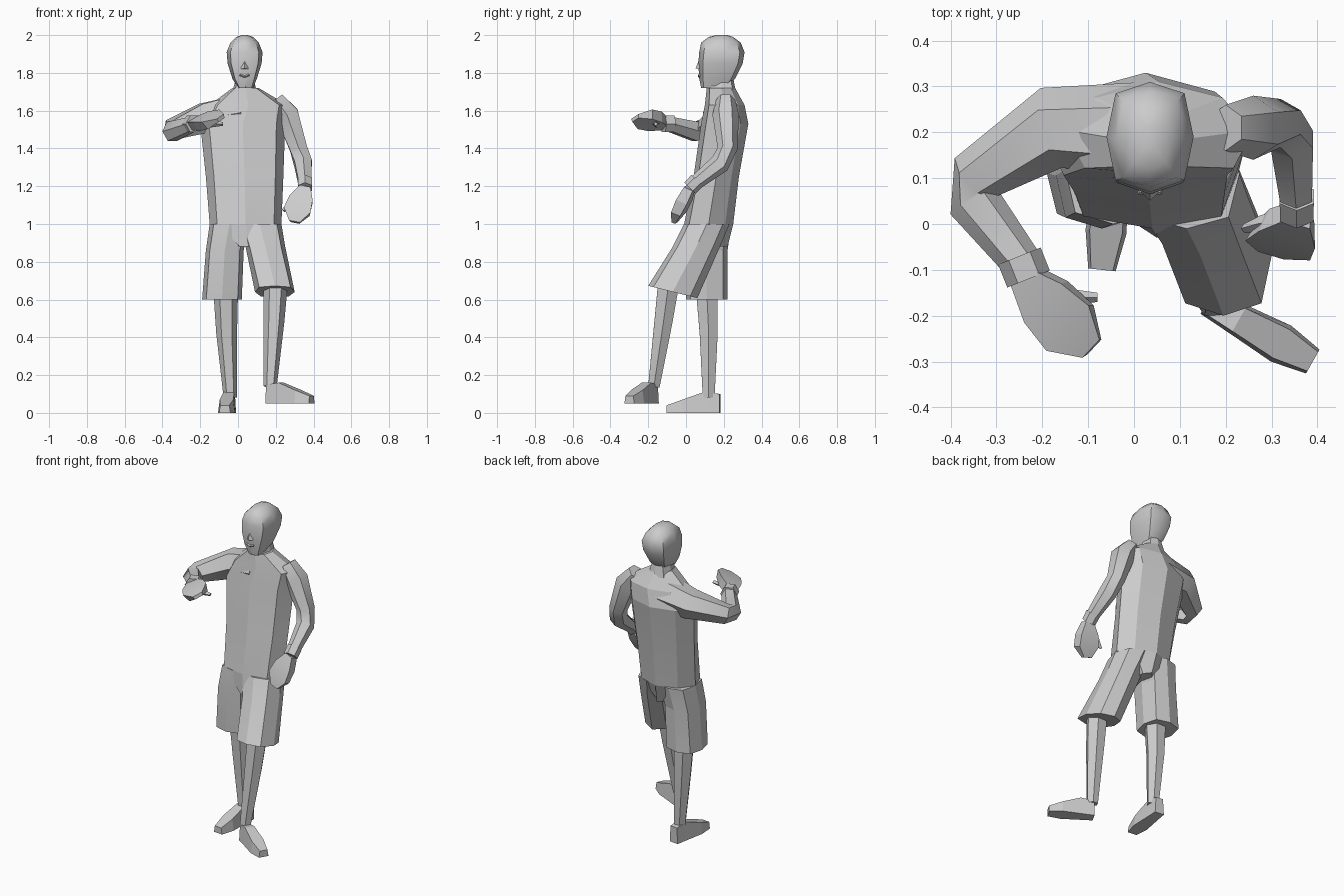
import bpy, bmesh, math
from mathutils import Vector

default_cube = bpy.data.objects.get("Cube")
if default_cube:
    bpy.data.objects.remove(default_cube)

GREY = (.6, .6, .6, 1)
material = bpy.data.materials.new("plain grey")
material.use_nodes = True
material.diffuse_color = GREY
shader = material.node_tree.nodes["Principled BSDF"]
shader.inputs["Base Color"].default_value = GREY


def loft(name, rings, smooth_angle):
    """Skin a list of point rings, cap both ends and shade the result."""
    bm = bmesh.new()
    loops = [[bm.verts.new(point) for point in ring] for ring in rings]
    for lower, upper in zip(loops, loops[1:]):
        for i in range(len(lower)):
            bm.faces.new((lower[i - 1], lower[i], upper[i], upper[i - 1]))
    bm.faces.new(loops[0])
    bm.faces.new(loops[-1])
    bmesh.ops.recalc_face_normals(bm, faces=bm.faces)
    mesh = bpy.data.meshes.new(name)
    bm.to_mesh(mesh)
    bm.free()
    mesh.materials.append(material)
    obj = bpy.data.objects.new(name, mesh)
    bpy.context.collection.objects.link(obj)
    bpy.ops.object.select_all(action="DESELECT")
    obj.select_set(True)
    bpy.context.view_layer.objects.active = obj
    bpy.ops.object.shade_smooth_by_angle(angle=math.radians(smooth_angle))


def body(name, sections, smooth_angle=10, slope=0, back_corner=1.12):
    """Stack eight-sided sections given as (z, left, right, front, back).
    The last section is tilted by the slope; a smaller back corner gives
    a back that falls away from the spine."""
    rings = []
    for z, left, right, front, back in sections:
        tilt = slope if z == sections[-1][0] else 0
        middle = Vector(((left + right) / 2, (front + back) / 2, z))
        ring = []
        for i in range(8):
            angle = i * math.pi / 4
            corner = back_corner if i < 4 else 1.12
            reach = corner if i % 2 else 1
            across = math.cos(angle) * reach * (right - left) / 2
            depth = math.sin(angle) * reach * (back - front) / 2
            ring.append(middle + Vector((across, depth, depth * tilt)))
        rings.append(ring)
    loft(name, rings, smooth_angle)


def limb(name, stations, sides=6, reference=(0, 1, 0)):
    """Tube through stations given as (x, y, z, radius)."""
    points = [Vector(station[:3]) for station in stations]
    rings = []
    for i, point in enumerate(points):
        before, after = points[max(i - 1, 0)], points[min(i + 1, len(points) - 1)]
        along = (after - before).normalized()
        side = along.cross(Vector(reference)).normalized()
        other = side.cross(along)
        turns = [math.tau * k / sides for k in range(sides)]
        rings.append([point + (side * math.cos(turn) + other * math.sin(turn))
                      * stations[i][3] for turn in turns])
    loft(name, rings, 35)


def slab(name, start, end, across, profile, base):
    """Tapered block; the profile lists (fraction, half width, height).
    The base is the underside as a multiple of the height."""
    start, along = Vector(start), Vector(end) - Vector(start)
    normal = Vector(across).cross(along).normalized()
    side = along.cross(normal).normalized()
    rings = []
    for fraction, width, height in profile:
        point = start + along * fraction
        low, high = normal * height * base, normal * height
        edge = side * width
        rings.append([point - edge + low, point + edge + low,
                      point + edge * .8 + high, point - edge * .8 + high])
    loft(name, rings, 10)


# Head, face and neck
body("head", [
    (1.72, 0, .08, .08, .22),
    (1.77, -.03, .1, .07, .26),
    (1.85, -.055, .125, .065, .3),
    (1.91, -.06, .13, .07, .31),
    (1.96, -.04, .11, .08, .29),
    (1.99, -.01, .08, .12, .25),
    (2, .02, .05, .16, .22)], smooth_angle=40)
limb("nose", [(.035, .08, 1.87, .01), (.035, .07, 1.82, .02)], sides=4)
limb("mouth", [(x, .07, z, .006) for x, z in
               ((.01, 1.79), (.035, 1.78), (.06, 1.79))], sides=4)
body("neck", [(1.67, -.04, .11, .11, .27), (1.77, -.01, .08, .12, .25)])

# Shirt, from hem to collar
body("shirt", [
    (.88, 0, .1, -.03, .22),
    (1, -.15, .23, -.01, .25),
    (1.25, -.17, .24, .04, .28),
    (1.53, -.2, .25, .08, .33),
    (1.63, -.15, .26, .1, .31),
    (1.72, -.03, .11, .11, .26)], back_corner=.95)

# Shorts, from waist to hem
body("shorts_right", [
    (1, -.15, .06, 0, .24),
    (.86, -.17, .03, -.01, .22),
    (.6, -.19, .02, 0, .22)])
body("shorts_left", [
    (1, 0, .23, -.01, .23),
    (.88, .04, .25, -.07, .18),
    (.64, .09, .3, -.2, .06)], slope=-.25, back_corner=1)

# Legs, from knee to ankle
limb("leg_right", [
    (-.065, .11, .64, .065), (-.06, .12, .42, .055), (-.04, .12, .08, .036)])
limb("leg_left", [
    (.2, -.09, .7, .065), (.19, -.12, .48, .055), (.17, -.17, .14, .035)])

# Feet
FOOT = [(0, .03, .1), (.3, .036, .11), (.7, .045, .07), (1, .03, .04)]
slab("foot_right", (-.04, .18, 0), (-.07, -.1, 0), (-1, 0, 0), FOOT, base=0)
slab("foot_left", (.16, -.17, .05), (.39, -.3, .05), (-.5, -1, 0), FOOT, base=0)

# Arms with sleeves and cuffs
UP, OUT = (0, 0, 1), (1, 0, 0)
limb("sleeve_right", [
    (.02, .2, 1.59, .11), (-.18, .21, 1.56, .09), (-.35, .1, 1.5, .06),
    (-.35, .05, 1.49, .058), (-.24, -.09, 1.53, .043)], reference=UP)
limb("cuff_right", [(-.25, -.07, 1.53, .05), (-.23, -.12, 1.53, .05)], reference=UP)
limb("sleeve_left", [
    (.2, .21, 1.66, .05), (.26, .21, 1.58, .07), (.32, .22, 1.4, .053),
    (.345, .18, 1.32, .053), (.355, .04, 1.21, .038)], reference=OUT)
limb("cuff_left", [(.355, .06, 1.23, .043), (.355, .02, 1.19, .042)], reference=OUT)

# Hands and thumbs
HAND = [(0, .03, .025), (.35, .065, .03), (.7, .075, .025), (1, .03, .01)]
slab("hand_right", (-.24, -.11, 1.53), (-.09, -.27, 1.56), (1, .6, .6), HAND, base=-1)
slab("hand_left", (.36, .02, 1.19), (.3, -.06, 1.01), (1, -.1, .2), HAND, base=-1)
limb("thumb_right", [
    (-.23, -.14, 1.53, .02), (-.15, -.16, 1.53, .02), (-.08, -.16, 1.53, .01)], sides=4)
limb("thumb_left", [
    (.34, .01, 1.15, .02), (.28, 0, 1.11, .02), (.24, -.01, 1.07, .01)], sides=4)
